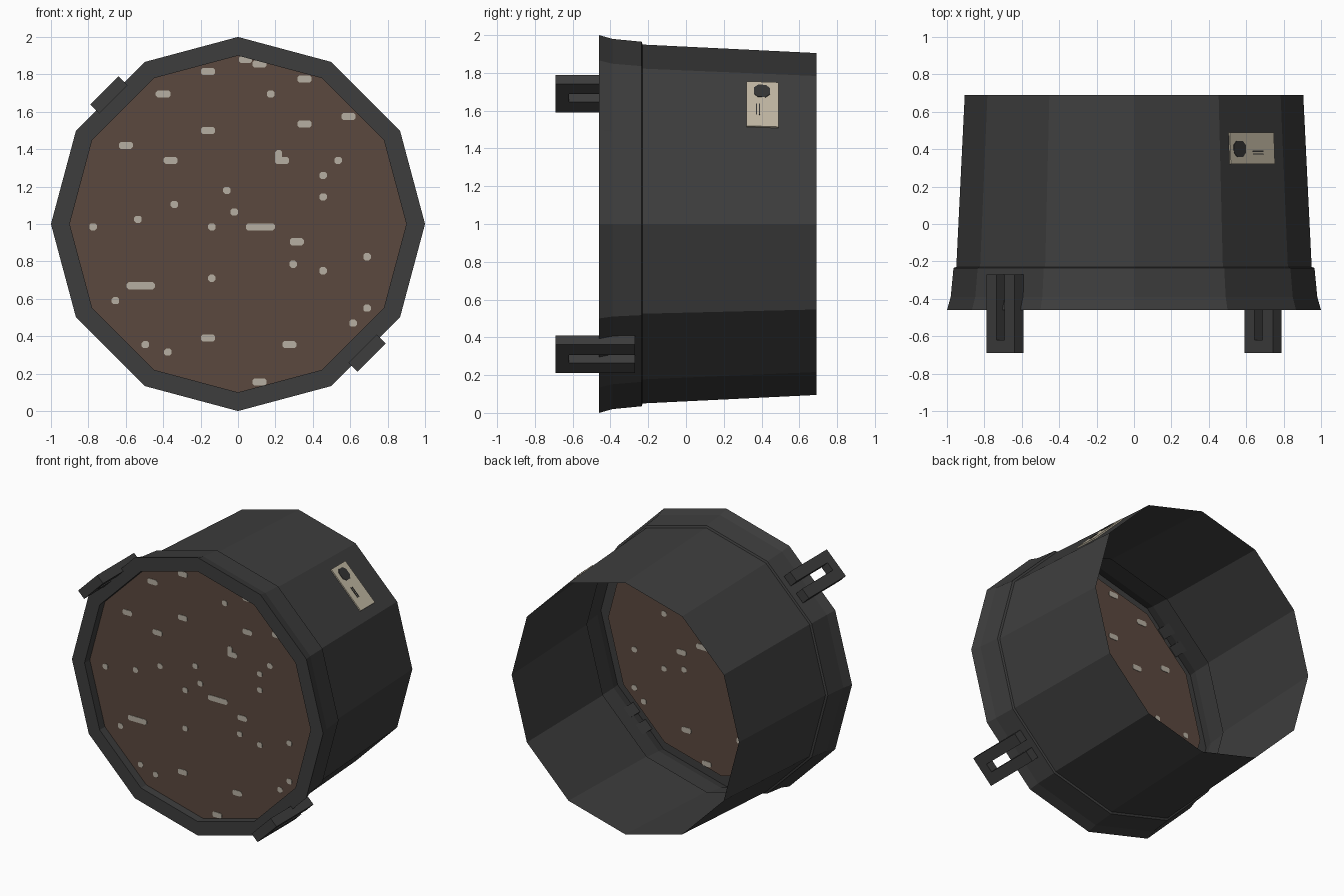
import bpy, bmesh, math
from mathutils import Vector

if "Cube" in bpy.data.objects:
    bpy.data.objects.remove(bpy.data.objects["Cube"])

SIDES = 12
CZ = 1.0            # height of the drum axis (axis runs along y)


def material(name, rgb):
    m = bpy.data.materials.new(name)
    m.diffuse_color = (*rgb, 1)
    m.use_nodes = True
    m.node_tree.nodes["Principled BSDF"].inputs["Base Color"].default_value = m.diffuse_color
    return m


dark = material("charcoal", (0.047, 0.047, 0.047))
brown = material("soil_brown", (0.105, 0.066, 0.049))
pale = material("pale_stone", (0.47, 0.43, 0.36))
cream = material("cream_label", (0.54, 0.48, 0.37))
ink = material("label_ink", (0.035, 0.035, 0.035))


def finish(name, bm, mat):
    mesh = bpy.data.meshes.new(name)
    bm.to_mesh(mesh)
    bm.free()
    mesh.materials.append(mat)
    ob = bpy.data.objects.new(name, mesh)
    bpy.context.collection.objects.link(ob)
    return ob


def add_prism(bm, bottom, top):
    """Closed prism between two matching loops of points."""
    a = [bm.verts.new(p) for p in bottom]
    b = [bm.verts.new(p) for p in top]
    n = len(a)
    faces = [bm.faces.new(a[::-1]), bm.faces.new(b)]
    faces += [bm.faces.new((a[i], a[(i + 1) % n], b[(i + 1) % n], b[i])) for i in range(n)]
    bmesh.ops.recalc_face_normals(bm, faces=faces)


def lathe(name, profile, mat):
    """Revolve (radius, y) points around the drum axis with flat sides."""
    bm = bmesh.new()
    rings = []
    for r, y in profile:
        rings.append([bm.verts.new((r * math.cos(i * math.tau / SIDES), y,
                                    CZ + r * math.sin(i * math.tau / SIDES)))
                      for i in range(SIDES)])
    for a, b in zip(rings, rings[1:]):
        for i in range(SIDES):
            j = (i + 1) % SIDES
            bm.faces.new((a[i], b[i], b[j], a[j]))
    return finish(name, bm, mat)


def chamfered(cx, cy, w, h, c):
    """Rectangle outline with cut corners."""
    x, y = w / 2, h / 2
    return [(cx + px, cy + py) for px, py in
            [(-x + c, -y), (x - c, -y), (x, -y + c), (x, y - c),
             (x - c, y), (-x + c, y), (-x, y - c), (-x, -y + c)]]


def on_side(angle, t, y, r):
    """Point at distance r from the axis on the side facing angle, t along it."""
    ca, sa = math.cos(angle), math.sin(angle)
    return Vector((r * ca - t * sa, y, CZ + r * sa + t * ca))


# Drum wall, open at the back, with the stepped front collar
lathe("drum_shell", [(0.90, -0.40), (0.90, -0.46), (1.0, -0.46), (0.98, -0.39),
                     (0.965, -0.235), (0.95, -0.23), (0.905, 0.69)], dark)

# Recessed front disc
bm = bmesh.new()
bm.faces.new([bm.verts.new((0.9 * math.cos(i * math.tau / SIDES), -0.40,
                            CZ + 0.9 * math.sin(i * math.tau / SIDES)))
              for i in range(SIDES)])
bmesh.ops.recalc_face_normals(bm, faces=bm.faces)
for f in bm.faces:
    if f.normal.y > 0:
        f.normal_flip()
finish("front_disc", bm, brown)

# Pale flecks on the disc, seen from both sides: x, z, width
flecks = [
    (.04, 1.88, .07), (.115, 1.855, .075), (-.16, 1.815, .075), (.355, 1.775, .075),
    (-.4, 1.695, .08), (.175, 1.695, .04), (.59, 1.575, .075), (.355, 1.535, .075),
    (-.16, 1.5, .075), (-.6, 1.42, .075), (.235, 1.34, .075), (-.36, 1.34, .075),
    (.535, 1.34, .04), (.455, 1.26, .04), (-.06, 1.18, .04), (.455, 1.145, .04),
    (-.34, 1.105, .04), (-.02, 1.065, .04), (-.535, 1.025, .04), (-.775, .985, .04),
    (-.14, .985, .04), (.12, .985, .155), (.315, .905, .075), (.69, .825, .04),
    (.295, .785, .04), (.455, .75, .04), (-.14, .71, .04), (-.52, .67, .15),
    (-.655, .59, .04), (.69, .55, .04), (.615, .47, .04), (-.16, .39, .075),
    (-.495, .355, .04), (.275, .355, .075), (-.375, .315, .04), (.115, .155, .075)]
bm = bmesh.new()
for x, z, w in flecks:
    loop = chamfered(x, z, w, 0.038, 0.01)
    add_prism(bm, [(a, -0.403, b) for a, b in loop], [(a, -0.397, b) for a, b in loop])
# upright leg of the one L-shaped fleck
loop = chamfered(.217, 1.36, .036, .072, .01)
add_prism(bm, [(a, -0.4032, b) for a, b in loop], [(a, -0.3968, b) for a, b in loop])
finish("disc_flecks", bm, pale)

# Two forked clips on opposite sides, each with a slot that opens to the rear
fork = [(-.107, -.69), (.107, -.69), (.107, -.27), (.03, -.27),
        (.03, -.62), (-.03, -.62), (-.03, -.27), (-.107, -.27)]
for name, deg in (("upper_left_clip", 135), ("lower_right_clip", -45)):
    ang = math.radians(deg)
    bm = bmesh.new()
    add_prism(bm, [on_side(ang, t, y, 0.943) for t, y in fork],
              [on_side(ang, t, y, 1.01) for t, y in fork])
    finish(name, bm, dark)


# Label plate and its marks, following the taper of the upper right side
def side_plate(name, loops, low, high, mat):
    def wall(y):
        return math.cos(math.pi / SIDES) * (0.95 - 0.0489 * (y + 0.23))
    a = math.radians(45)
    bm = bmesh.new()
    for loop in loops:
        add_prism(bm, [on_side(a, t, y, wall(y) + low) for t, y in loop],
                  [on_side(a, t, y, wall(y) + high) for t, y in loop])
    finish(name, bm, mat)


side_plate("label_plate", [[(-.165, .32), (.168, .32), (.168, .49), (-.165, .49)]],
           0.0, 0.009, cream)
side_plate("label_marks", [chamfered(.098, .402, .09, .085, .022),
                           chamfered(-.04, .374, .08, .006, .001),
                           chamfered(-.04, .389, .08, .006, .001)],
           0.007, 0.012, ink)
